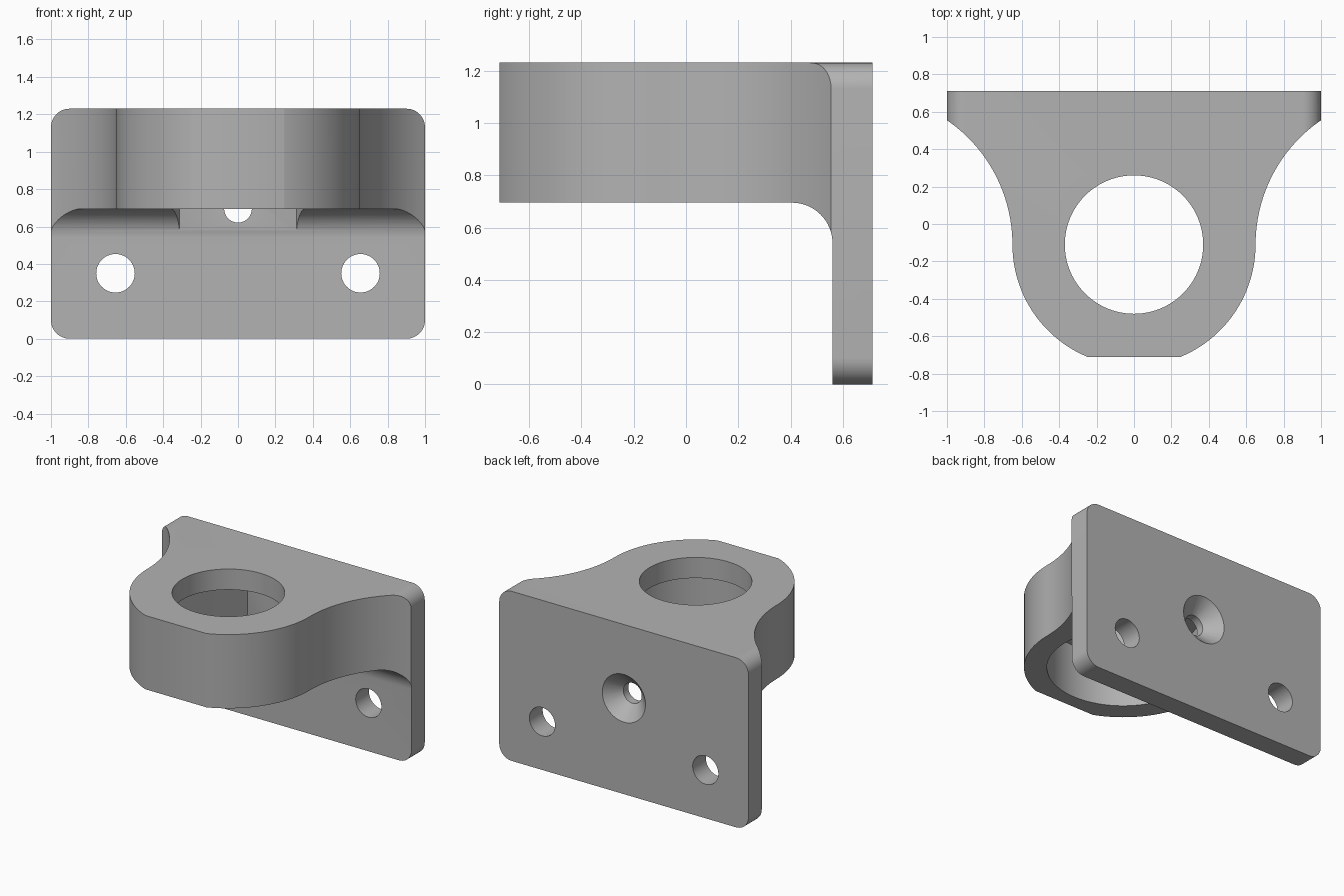
import bpy, bmesh, math
from mathutils import Vector

cube = bpy.data.objects.get("Cube")
if cube:
    bpy.data.objects.remove(cube)

GREY = (0.45, 0.45, 0.45, 1)
mat = bpy.data.materials.new("plain grey")
mat.use_nodes = True
mat.diffuse_color = GREY
mat.node_tree.nodes["Principled BSDF"].inputs["Base Color"].default_value = GREY


def arc(cx, cy, r, start, end, n=24):
    """Points on an arc, angles in degrees."""
    angles = [math.radians(start + (end - start) * i / n) for i in range(n + 1)]
    return [(cx + r * math.cos(a), cy + r * math.sin(a)) for a in angles]


def mirrored(half):
    """Close a right-hand half outline with its mirror image."""
    return half + [(-x, y) for x, y in reversed(half) if x > 1e-5]


def finish(name, bm):
    bmesh.ops.recalc_face_normals(bm, faces=bm.faces)
    mesh = bpy.data.meshes.new(name)
    bm.to_mesh(mesh)
    bm.free()
    mesh.materials.append(mat)
    obj = bpy.data.objects.new(name, mesh)
    bpy.context.collection.objects.link(obj)
    return obj


def prism(name, outline, axis, lo, hi):
    """Extrude a 2D outline along one axis from lo to hi."""
    place = {"X": lambda u, v: Vector((lo, u, v)),
             "Y": lambda u, v: Vector((u, lo, v)),
             "Z": lambda u, v: Vector((u, v, lo))}[axis]
    step = Vector([(hi - lo) * (a == axis) for a in "XYZ"])
    bm = bmesh.new()
    face = bm.faces.new([bm.verts.new(place(u, v)) for u, v in outline])
    ext = bmesh.ops.extrude_face_region(bm, geom=[face])["geom"]
    bmesh.ops.translate(bm, vec=step, verts=[g for g in ext if isinstance(g, bmesh.types.BMVert)])
    return finish(name, bm)


def ring(cx, cy, r, n=64):
    return arc(cx, cy, r, 0, 360, n)[:-1]


def combine(target, tool, operation):
    """Apply a boolean and discard the tool."""
    tool.hide_render = True
    mod = target.modifiers.new(operation, "BOOLEAN")
    mod.operation, mod.object, mod.solver = operation, tool, "EXACT"
    bpy.context.view_layer.objects.active = target
    bpy.ops.object.modifier_apply(modifier=mod.name)
    bpy.data.objects.remove(tool)


BACK, PLATE, TOP, UNDER = 0.712, 0.56, 1.23, 0.695
BORE_Y, OUTER, POCKET, FILLET = -0.11, 0.65, 0.5, 0.155

# Side profile: upright plate, projecting holder and the fillet beneath it
side = [(BACK, 0), (BACK, TOP), (-BACK, TOP), (-BACK, UNDER)]
side += arc(PLATE - FILLET, UNDER - FILLET, FILLET, 90, 0, 16) + [(PLATE, 0)]
bracket = prism("mounting_bracket", side, "X", -1.2, 1.2)

# Plan outline: round nose sweeping out in concave flanks to the plate
reach = PLATE - 0.005
rise, run = reach - BORE_Y, 1 - OUTER
sweep = (run ** 2 + rise ** 2) / (2 * run)
end = math.degrees(math.atan2(rise, run - sweep))
half = arc(0, BORE_Y, OUTER, -90, 0, 32) + arc(OUTER + sweep, BORE_Y, sweep, 180, end, 28)[1:]
half += [(1.1, reach), (1.1, 0.9)]
combine(bracket, prism("plan_tool", mirrored(half), "Z", -0.2, 1.5), "INTERSECT")

# Rounded front outline
r = 0.1
half = arc(1 - r, r, r, -90, 0, 12) + arc(1 - r, TOP - r, r, 0, 90, 12)
combine(bracket, prism("front_tool", mirrored(half), "Y", -1, 1), "INTERSECT")

# Underside pocket: round, tapering back to the plate
corner = Vector((0.313, reach - BORE_Y))
tangent = math.degrees(math.atan2(corner.y, corner.x) - math.acos(POCKET / corner.length))
half = arc(0, BORE_Y, POCKET, -90, tangent, 32) + [(corner.x, reach)]
combine(bracket, prism("pocket_tool", mirrored(half), "Z", 0.4, TOP - 0.15), "DIFFERENCE")

# Main bore through the top web
combine(bracket, prism("bore_tool", ring(0, BORE_Y, 0.37, 96), "Z", 1, 1.5), "DIFFERENCE")

# Bolt holes and central screw hole
for x, z, radius in ((-0.655, 0.35, 0.103), (0.655, 0.35, 0.103), (0, UNDER, 0.074)):
    combine(bracket, prism("hole_tool", ring(x, z, radius, 48), "Y", 0.5, 0.9), "DIFFERENCE")

# Countersink on the rear face
bm = bmesh.new()
bmesh.ops.create_cone(bm, cap_ends=True, segments=48, radius1=0.193, radius2=0.073, depth=0.12)
for v in bm.verts:
    v.co = Vector((v.co.x, BACK - 0.04 - v.co.z, UNDER + v.co.y))
combine(bracket, finish("countersink_tool", bm), "DIFFERENCE")

# Smooth curved walls, keep machined edges crisp
bpy.ops.object.select_all(action="DESELECT")
bracket.select_set(True)
bpy.context.view_layer.objects.active = bracket
bpy.ops.object.shade_smooth_by_angle(angle=math.radians(25))
